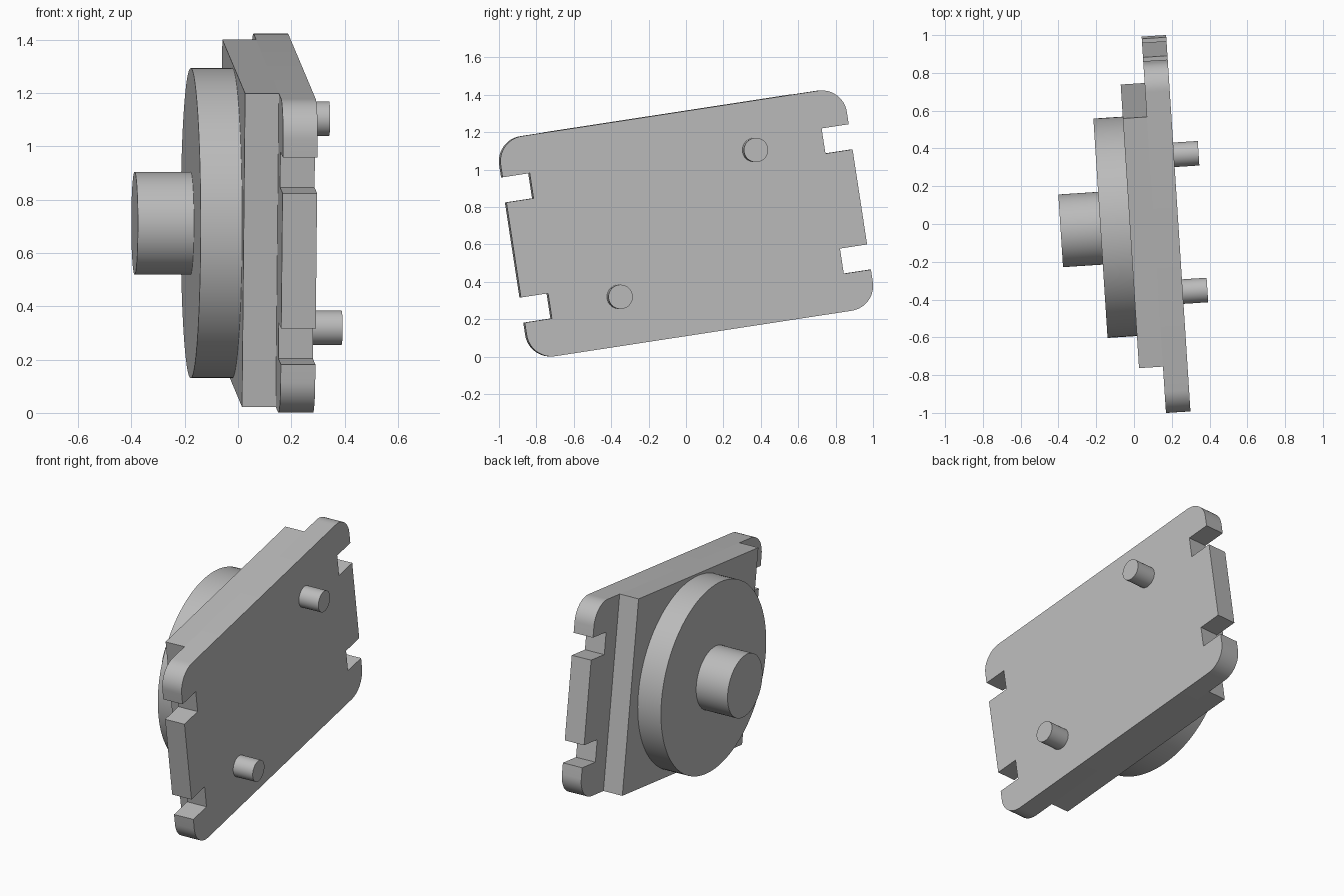
import bpy, bmesh, math
from mathutils import Matrix, Vector

cube = bpy.data.objects.get("Cube")
if cube:
    bpy.data.objects.remove(cube, do_unlink=True)

grey = bpy.data.materials.new("light_grey")
grey.use_nodes = True
colour = (0.5, 0.5, 0.5, 1)
grey.diffuse_color = colour
grey.node_tree.nodes["Principled BSDF"].inputs["Base Color"].default_value = colour

# Whole part is yawed about z and tipped about x
pose = (Matrix.Translation((0, -0.011, 0.712))
        @ Matrix.Rotation(math.radians(3.7), 4, 'Z')
        @ Matrix.Rotation(math.radians(8.7), 4, 'X'))


def extrude(name, outline, x0, x1, smooth=True):
    """Solid made from a yz outline running from x0 to x1."""
    bm = bmesh.new()
    face = bm.faces.new([bm.verts.new((x0, y, z)) for y, z in outline])
    grown = bmesh.ops.extrude_face_region(bm, geom=[face])["geom"]
    moved = [v for v in grown if isinstance(v, bmesh.types.BMVert)]
    bmesh.ops.translate(bm, verts=moved, vec=Vector((x1 - x0, 0, 0)))
    bmesh.ops.recalc_face_normals(bm, faces=bm.faces)
    mesh = bpy.data.meshes.new(name)
    bm.to_mesh(mesh)
    bm.free()
    mesh.materials.append(grey)
    obj = bpy.data.objects.new(name, mesh)
    bpy.context.collection.objects.link(obj)
    obj.matrix_world = pose
    if smooth:
        bpy.ops.object.select_all(action='DESELECT')
        obj.select_set(True)
        bpy.context.view_layer.objects.active = obj
        bpy.ops.object.shade_smooth_by_angle(angle=math.radians(30))
    return obj


def arc(cy, cz, radius, start, end, steps):
    angles = [math.radians(start + (end - start) * i / steps) for i in range(steps + 1)]
    return [(cy + radius * math.cos(a), cz + radius * math.sin(a)) for a in angles]


def disc(name, cy, cz, radius, x0, x1, sides=64):
    return extrude(name, arc(cy, cz, radius, 0, 360, sides)[:-1], x0, x1)


HALF_L, HALF_H, CORNER = 0.938, 0.595, 0.135
NOTCH_Y, NOTCH_LOW, NOTCH_HIGH = 0.791, 0.257, 0.393

# Mounting plate: rounded corners, two square notches in each end
quarter = [(HALF_L, NOTCH_LOW), (NOTCH_Y, NOTCH_LOW),
           (NOTCH_Y, NOTCH_HIGH), (HALF_L, NOTCH_HIGH)]
quarter += arc(HALF_L - CORNER, HALF_H - CORNER, CORNER, 0, 90, 12)
half = quarter + [(-y, z) for y, z in reversed(quarter)]
extrude("mounting_plate", half + [(-y, -z) for y, z in half], 0.105, 0.235)

# Raised block on the inner face
block = [(0.67, HALF_H), (-0.67, HALF_H), (-0.67, -HALF_H), (0.67, -HALF_H)]
extrude("body_block", block, -0.022, 0.105, smooth=False)

# Large disc and its central boss
disc("large_disc", 0, 0, 0.582, -0.178, -0.022, 96)
disc("central_boss", 0, 0, 0.193, -0.389, -0.178)

# Locating pins on the outer face
for side, label in ((1, "upper"), (-1, "lower")):
    disc(label + "_pin", side * 0.418, side * 0.333, 0.065, 0.235, 0.366, 40)
